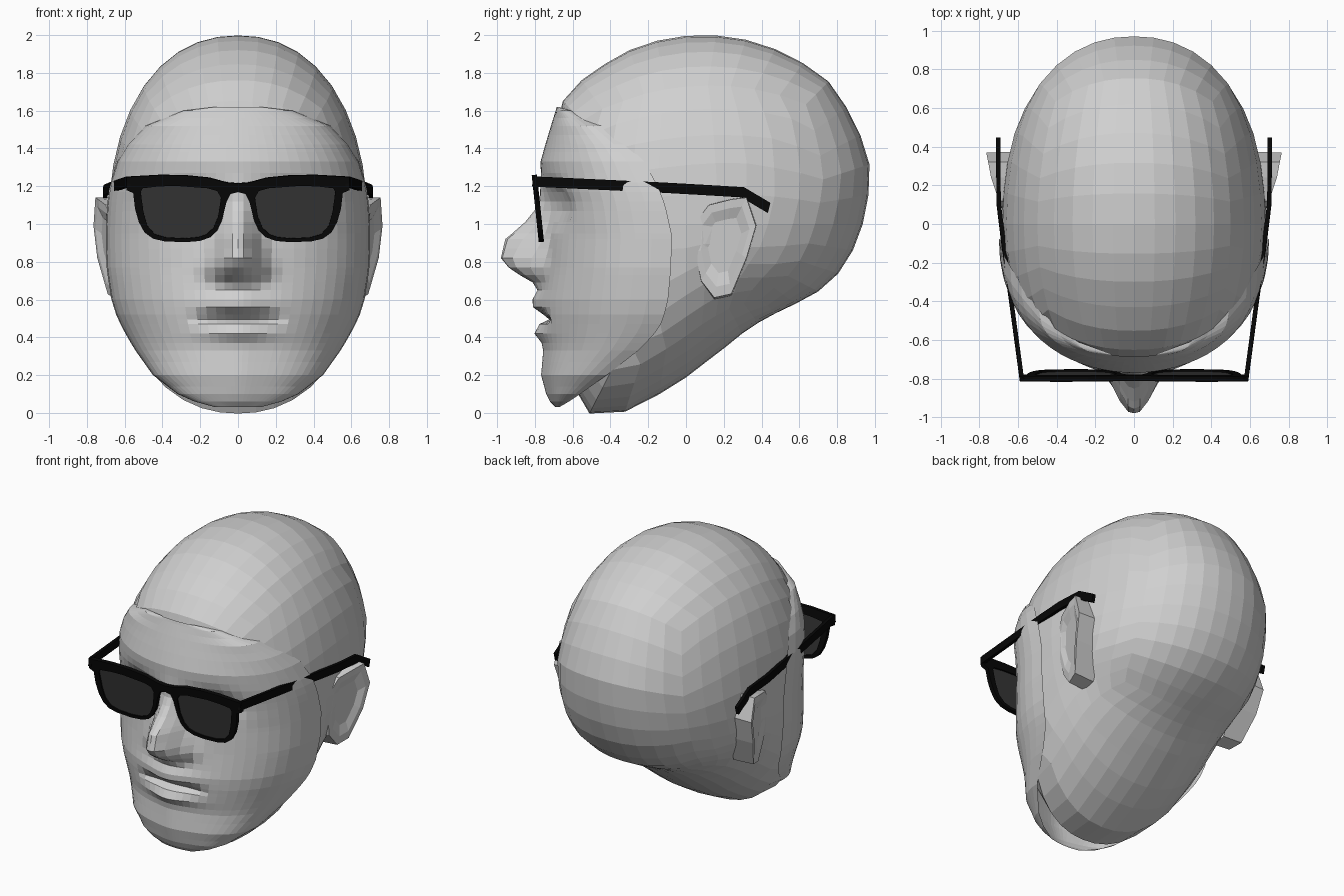
import bpy, bmesh, math
from mathutils import Vector

if "Cube" in bpy.data.objects:
    bpy.data.objects.remove(bpy.data.objects["Cube"])


def material(name, v):
    m = bpy.data.materials.new(name)
    m.diffuse_color = (v, v, v, 1)
    m.use_nodes = True
    m.node_tree.nodes["Principled BSDF"].inputs["Base Color"].default_value = m.diffuse_color
    return m


GREY = material("mannequin grey", 0.63)
BLACK = material("frame black", 0.002)
DARK = material("lens dark grey", 0.035)


def lerp(table, t, col=1):
    """Linear lookup in rows sorted by their first value."""
    if t <= table[0][0]:
        return table[0][col]
    for a, b in zip(table, table[1:]):
        if t <= b[0]:
            return a[col] + (b[col] - a[col]) * (t - a[0]) / (b[0] - a[0])
    return table[-1][col]


def bell(d, s, p=2):
    return math.exp(-abs(d / s) ** p)


def add_object(name, bm, mat):
    bmesh.ops.recalc_face_normals(bm, faces=bm.faces[:])
    me = bpy.data.meshes.new(name)
    bm.to_mesh(me)
    bm.free()
    me.materials.append(mat)
    ob = bpy.data.objects.new(name, me)
    bpy.context.collection.objects.link(ob)
    return ob


# Skull: a slightly boxy cube sphere fitted to the side profile (y, z)
PROFILE = [(.97, 1.34), (.89, 1.54), (.76, 1.75), (.55, 1.89), (.34, 1.97), (.1, 2.0),
           (-.11, 1.98), (-.3, 1.92), (-.44, 1.84), (-.6, 1.72), (-.675, 1.615), (-.69, 1.45),
           (-.65, 1.3), (-.62, 1.0), (-.6, .5), (-.6, .12), (-.55, .0), (-.34, .0), (-.14, .1),
           (.07, .25), (.26, .4), (.42, .51), (.6, .59), (.74, .67), (.84, .78), (.93, .98),
           (.97, 1.2)]
polar = sorted((math.atan2(z - 1, y), math.hypot(y, z - 1)) for y, z in PROFILE)
polar = [(polar[-1][0] - math.tau, polar[-1][1])] + polar + [(polar[0][0] + math.tau, polar[0][1])]

bm = bmesh.new()
bmesh.ops.create_cube(bm, size=2)
bmesh.ops.subdivide_edges(bm, edges=bm.edges[:], cuts=9, use_grid_fill=True)
for v in bm.verts:
    d = Vector([math.tan(c * math.pi / 4) for c in v.co])
    d /= (abs(d.x) ** 2.2 + math.hypot(d.y, d.z) ** 2.2) ** (1 / 2.2)
    r = lerp(polar, math.atan2(d.z, d.y))
    v.co = (.685 * d.x, r * d.y, 1 + r * d.z)
add_object("skull", bm, GREY)

# Face shell rows: z, half width, edge y, front y
FACE = [(.03, .12, -.67, -.68), (.06, .23, -.62, -.71), (.1, .32, -.56, -.73),
        (.2, .45, -.42, -.757), (.34, .55, -.24, -.745), (.45, .613, -.14, -.765),
        (.52, .645, -.115, -.772), (.6, .67, -.095, -.775), (.76, .695, -.08, -.75),
        (.94, .70, -.075, -.735), (1.1, .693, -.11, -.74), (1.2, .68, -.15, -.76),
        (1.33, .64, -.22, -.77), (1.42, .585, -.31, -.745), (1.52, .49, -.45, -.715),
        (1.6, .29, -.61, -.69), (1.62, .12, -.672, -.685)]
# Nose: z, depth, half width
NOSE = [(.64, .01, .09), (.69, .05, .11), (.72, .11, .13), (.77, .19, .135), (.82, .235, .12),
        (.92, .22, .095), (1.01, .115, .08), (1.1, .04, .075), (1.2, .01, .07), (1.3, 0, .07)]
ROWS = [1.62, 1.6, 1.56, 1.52, 1.47, 1.42, 1.38, 1.33, 1.27, 1.22, 1.17, 1.12, 1.07, 1.01, .95,
        .92, .87, .82, .77, .73, .69, .65, .6, .56, .52, .495, .47, .42, .37, .33, .27, .2, .14,
        .1, .06, .03]
HALF = 16


def face_point(t, z):
    w, edge, front = (lerp(FACE, z, c) for c in (1, 2, 3))
    a = math.copysign(abs(t) ** 1.3, t) * math.pi / 2
    x = w * math.sin(a)
    y = edge + (front - edge) * max(math.cos(a), 0) ** .88
    ax = abs(x)
    y -= lerp(NOSE, z, 1) * bell(x, lerp(NOSE, z, 2), 2.5)        # nose
    y += .09 * bell(ax - .28, .13) * bell(z - 1.1, .09)           # eye sockets
    y -= .04 * bell(ax - .28, .08) * bell(z - 1.1, .045)          # eyes
    y -= .035 * bell(x, .17) * (bell(z - .58, .04) + bell(z - .43, .04))  # lips
    y += .06 * max(0, 1 - (ax / .27) ** 2) * bell(z - .5, .025)   # mouth line
    return x, y, z


bm = bmesh.new()
grid = [[bm.verts.new(face_point(i / HALF, z)) for i in range(-HALF, HALF + 1)] for z in ROWS]
for r0, r1 in zip(grid, grid[1:]):
    for i in range(2 * HALF):
        bm.faces.new((r0[i], r0[i + 1], r1[i + 1], r1[i]))
add_object("face", bm, GREY)

# Ears: root, rim and hollow loops
RIM = [(.675, .06, 1.02), (.70, .12, 1.10), (.74, .24, 1.13), (.755, .32, 1.14), (.765, .37, .99),
       (.745, .32, .82), (.69, .24, .63), (.665, .15, .61), (.65, .08, .70), (.665, .05, .85)]
CENTRE = Vector((.71, .2, .9))


def ear(name, side):
    bm = bmesh.new()

    def loop(scale, dx, flat=None):
        out = []
        for p in RIM:
            q = CENTRE + (Vector(p) - CENTRE) * scale
            out.append(bm.verts.new((side * (flat or q.x + dx), q.y, q.z)))
        return out

    loops = [loop(1.03, 0, .54), loop(1, 0), loop(.8, 0), loop(.55, -.018)]
    for a, b in zip(loops, loops[1:]):
        for i in range(len(RIM)):
            j = (i + 1) % len(RIM)
            bm.faces.new((a[i], a[j], b[j], b[i]))
    bm.faces.new(loops[-1])
    add_object(name, bm, GREY)


ear("right_ear", 1)
ear("left_ear", -1)

# Glasses outlines (x, z), right half
OUTER = [(0, 1.215), (.06, 1.22), (.15, 1.245), (.28, 1.258), (.41, 1.26), (.59, 1.25),
         (.59, 1.18), (.555, 1.165), (.545, 1.08), (.525, 1.01), (.495, .955), (.45, .922),
         (.39, .908), (.28, .903), (.2, .91), (.145, .93), (.11, .965), (.085, 1.02),
         (.06, 1.12), (.04, 1.16), (0, 1.17)]
LENS = [(.505, 1.19), (.42, 1.20), (.33, 1.203), (.16, 1.19), (.11, 1.175), (.09, 1.14),
        (.105, 1.04), (.13, .98), (.165, .945), (.21, .93), (.28, .923), (.38, .928),
        (.44, .945), (.48, .99), (.50, 1.06), (.515, 1.17)]


def flip(points):
    return [(-x, z) for x, z in reversed(points)]


def plate(name, outlines, depth, mat):
    """Flat extruded outline, tilted like the front of the glasses."""
    cu = bpy.data.curves.new(name, "CURVE")
    cu.dimensions, cu.fill_mode, cu.extrude = "2D", "BOTH", depth
    for pts in outlines:
        s = cu.splines.new("POLY")
        s.points.add(len(pts) - 1)
        for p, (x, z) in zip(s.points, pts):
            p.co = (x, z - 1.26, 0, 1)
        s.use_cyclic_u = True
    ob = bpy.data.objects.new(name, cu)
    ob.location = (0, -.803, 1.26)
    ob.rotation_euler.x = math.pi / 2 + .105
    cu.materials.append(mat)
    bpy.context.collection.objects.link(ob)
    bpy.ops.object.select_all(action="DESELECT")
    ob.select_set(True)
    bpy.context.view_layer.objects.active = ob
    bpy.ops.object.convert(target="MESH")


plate("glasses_frame", [OUTER + flip(OUTER)[1:-1], LENS, flip(LENS)], .014, BLACK)
plate("right_lens", [LENS], .004, DARK)
plate("left_lens", [flip(LENS)], .004, DARK)

# Temple arms: a flat bar swept along a bent path
ARM = [(.58, -.81, 1.225), (.672, -.13, 1.193), (.70, .10, 1.18), (.703, .30, 1.168),
       (.703, .44, 1.085)]


def arm(name, side):
    bm = bmesh.new()
    rings = [[bm.verts.new((side * (x + dx), y + dz * .25, z + dz))
              for dx, dz in ((-.011, -.027), (.011, -.027), (.011, .027), (-.011, .027))]
             for x, y, z in ARM]
    for a, b in zip(rings, rings[1:]):
        for i in range(4):
            j = (i + 1) % 4
            bm.faces.new((a[i], a[j], b[j], b[i]))
    bm.faces.new(rings[0])
    bm.faces.new(rings[-1])
    add_object(name, bm, BLACK)


arm("right_arm", 1)
arm("left_arm", -1)
